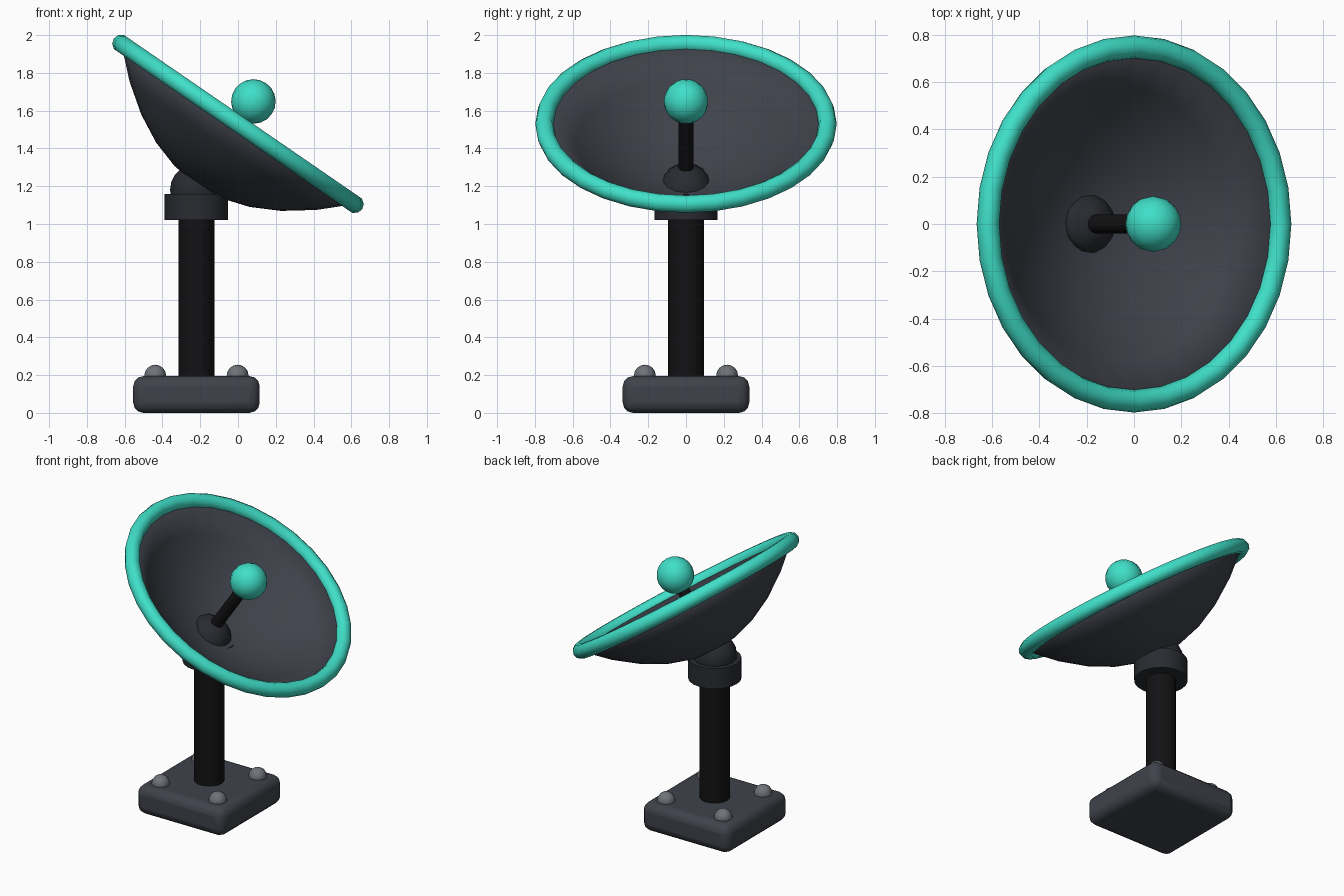
import bpy, math
from mathutils import Vector, Matrix

if "Cube" in bpy.data.objects:
    bpy.data.objects.remove(bpy.data.objects["Cube"])

PX = -0.22                     # mast axis
TILT = math.radians(34.5)
DISH = Matrix.Translation((0, 0, 1.53)) @ Matrix.Rotation(TILT, 4, 'Y')


def material(name, rgb):
    m = bpy.data.materials.new(name)
    m.diffuse_color = (*rgb, 1)
    m.use_nodes = True
    m.node_tree.nodes["Principled BSDF"].inputs["Base Color"].default_value = m.diffuse_color
    return m


TEAL = material("teal", (0.05, 0.74, 0.58))
BLACK = material("black", (0.006, 0.006, 0.007))
DARK = material("dark_grey", (0.022, 0.024, 0.03))
SLATE = material("slate", (0.05, 0.055, 0.07))
STEEL = material("steel", (0.16, 0.17, 0.19))


def finish(name, mat, in_dish=False, angle=40):
    o = bpy.context.object
    o.name = name
    o.data.materials.append(mat)
    bpy.ops.object.shade_smooth_by_angle(angle=math.radians(angle))
    if in_dish:
        bpy.context.view_layer.update()
        o.matrix_world = DISH @ o.matrix_world
    return o


def cylinder(name, mat, r, z0, z1, x=0, in_dish=False, n=20):
    bpy.ops.mesh.primitive_cylinder_add(vertices=n, radius=r, depth=z1 - z0,
                                        location=(x, 0, (z0 + z1) / 2))
    return finish(name, mat, in_dish)


def ball(name, mat, r, loc, in_dish=False, squash=1, seg=16, rings=10):
    bpy.ops.mesh.primitive_uv_sphere_add(segments=seg, ring_count=rings, radius=r, location=loc)
    bpy.context.object.scale.z = squash
    return finish(name, mat, in_dish, 60)


# base plate with rounded edges
bpy.ops.mesh.primitive_cube_add(size=1, location=(PX, 0, 0.0975))
base = bpy.context.object
base.scale = (0.67, 0.67, 0.195)
bpy.ops.object.transform_apply(location=False, rotation=False, scale=True)
bev = base.modifiers.new("bevel", 'BEVEL')
bev.width, bev.segments = 0.055, 3
finish("base_plate", SLATE)

# bolts on the base corners
for sx in (-1, 1):
    for sy in (-1, 1):
        ball("base_bolt", STEEL, 0.058, (PX + sx * 0.218, sy * 0.218, 0.197), seg=12, rings=8)

# mast, collar and swivel joint
cylinder("mast", BLACK, 0.095, 0.15, 1.05, PX)
cylinder("mast_collar", DARK, 0.168, 1.02, 1.16, PX)
ball("swivel_joint", DARK, 0.14, (PX, 0, 1.18))

# dish bowl: spun parabola, thickened inwards
N, K, R, D = 32, 6, 0.75, 0.39
verts, faces = [(0, 0, -D)], []
for k in range(1, K):
    r = R * k / (K - 1)
    for i in range(N):
        a = 2 * math.pi * i / N
        verts.append((r * math.cos(a), r * math.sin(a), -D * (1 - (r / R) ** 2)))
for i in range(N):
    j = (i + 1) % N
    faces.append((0, 1 + i, 1 + j))
    for k in range(K - 2):
        a, b = 1 + k * N, 1 + (k + 1) * N
        faces.append((a + i, b + i, b + j, a + j))
me = bpy.data.meshes.new("dish_bowl")
me.from_pydata(verts, [], faces)
bowl = bpy.data.objects.new("dish_bowl", me)
bpy.context.collection.objects.link(bowl)
bpy.ops.object.select_all(action='DESELECT')
bowl.select_set(True)
bpy.context.view_layer.objects.active = bowl
sol = bowl.modifiers.new("thickness", 'SOLIDIFY')
sol.thickness, sol.offset = 0.03, 1
finish("dish_bowl", SLATE, True)

# dish rim
bpy.ops.mesh.primitive_torus_add(major_radius=0.75, minor_radius=0.048,
                                 major_segments=32, minor_segments=10)
finish("dish_rim", TEAL, True, 60)

# receiver: hub, stem and ball on the dish axis
ball("receiver_hub", DARK, 0.115, (0, 0, -0.345), True, squash=0.45, seg=12, rings=8)
cylinder("receiver_stem", BLACK, 0.04, -0.36, 0.12, 0, True, n=12)
ball("receiver_ball", TEAL, 0.118, (0, 0, 0.144), True)
